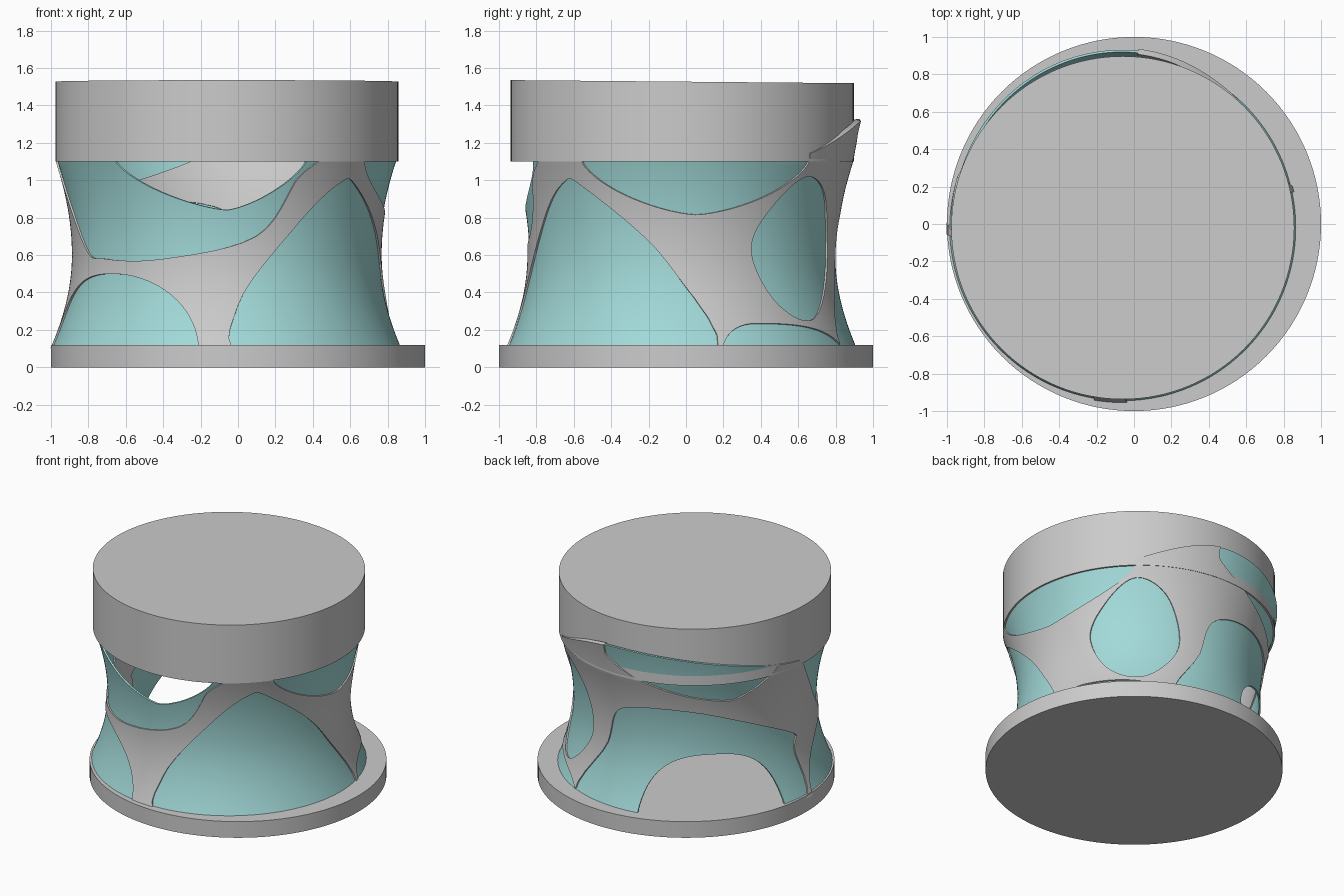
import bpy, bmesh, math

if "Cube" in bpy.data.objects:
    bpy.data.objects.remove(bpy.data.objects["Cube"])

CX, CY = -0.06, -0.02          # axis of shell and drum
NPHI, NZ, Z0 = 300, 56, 0.10
ARC = math.radians(1) * 0.87   # degrees -> approx. arc length


def radius(z):
    """Waisted profile of the shell."""
    t = z - 0.6
    k = 0.817 if t < 0 else 0.605
    return math.sqrt(0.6856 + k * t * t) - 0.18 * max(0, t - 0.5)


def rim(phi):
    """Top edge: level, with one swell at the back."""
    phi %= 360
    s = (phi - 92) / (62 if phi < 92 else 113)
    return 1.1 + 0.225 * (0.5 + 0.5 * math.cos(math.pi * min(1, abs(s))))


def arch(left, right, peak, base, top, power):
    """Lopsided superellipse arch, rising or hanging; runs on past its base."""
    pts = []
    for i in range(41):
        c = math.cos(math.pi * i / 40)
        h = (1 - abs(c) ** power) ** (1 / power)
        pts.append((peak + c * (right - peak if c > 0 else peak - left), base + (top - base) * h))
    cap = base - math.copysign(0.3, top - base)
    return [(right, cap)] + pts + [(left, cap)]


def loop(pts, n=6):
    """Closed smooth curve through a few outline points."""
    out, m = [], len(pts)
    for i in range(m):
        a, b, c, d = (pts[(i + k - 1) % m] for k in range(4))
        for j in range(n):
            t = j / n
            out.append(tuple(0.5 * (2 * q + (r - p) * t + (2 * p - 5 * q + 4 * r - s) * t * t
                       + (3 * q - p - 3 * r + s) * t ** 3) for p, q, r, s in zip(a, b, c, d)))
    return out


def outline(pts):
    pts = [(a * ARC, z) for a, z in pts]
    us, zs = zip(*pts)
    return pts, min(us), max(us), min(zs), max(zs)


# Panel outlines as (angle in degrees, height); -90 is front, 0 is right
front_upper = loop([(-182, 1.25), (-181, 1.08), (-156, .64), (-142, .58), (-114, .58),
                    (-79, .70), (-65, 1.0), (-59, 1.25)])
front_right = loop([(-79, .04), (-86, .33), (-64, .75), (-47, .98), (-37, .96), (-5, .55), (8, .04)])
back_left = loop([(70, .04), (80, .53), (90, .83), (128, .86), (176, .57), (178, .45), (171, .04)])
back_egg = loop([(26.5, .62), (37, .33), (53, .26), (69, .54), (64, .88), (49, 1.02), (34, .85)])
panels = [outline(p) for p in (
    front_upper, front_right, back_left, back_egg,
    arch(-178, -99, -138, .04, .50, 2.2),     # front left, low
    arch(-36, 48, 5, 1.10, .815, 1.5),        # right, hanging
    arch(85, 166, 141, 1.25, .95, 1.4),       # back, hanging
    arch(13, 67, 27, .04, .235, 2.4))]        # right, low
openings = [outline(p) for p in (
    arch(100, 166, 133, .04, .54, 2.4),       # doorway
    arch(-131, -62, -90, 1.10, .84, 1.4))]    # gap under the drum


def inside(shape, phi, z):
    """Signed distance to an outline, positive inside."""
    pts, u0, u1, z0, z1 = shape
    mid = (u0 + u1) / 2 / ARC
    u = ((phi - mid + 180) % 360 - 180 + mid) * ARC
    m = 0.07
    if u < u0 - m or u > u1 + m or z < z0 - m or z > z1 + m:
        return -m
    best, odd = 9.0, False
    ax, ay = pts[-1]
    for bx, by in pts:
        dx, dy = bx - ax, by - ay
        l2 = dx * dx + dy * dy
        t = min(1, max(0, ((u - ax) * dx + (z - ay) * dy) / l2)) if l2 else 0
        best = min(best, (u - ax - t * dx) ** 2 + (z - ay - t * dy) ** 2)
        if (ay > z) != (by > z) and u < ax + (z - ay) / dy * dx:
            odd = not odd
        ax, ay = bx, by
    return math.sqrt(best) * (1 if odd else -1)


grid, f_frame, f_glass = {}, {}, {}
for i in range(NPHI):
    phi = 360 * i / NPHI
    for j in range(NZ + 1):
        z = Z0 + (rim(phi) - Z0) * j / NZ
        p = max(inside(s, phi, z) for s in panels)
        o = max(inside(s, phi, z) for s in openings)
        grid[i, j] = (phi, z)
        f_frame[i, j] = -max(p, o)
        f_glass[i, j] = min(p + 0.004, -o)


def smooth(ob):
    bpy.ops.object.select_all(action='DESELECT')
    ob.select_set(True)
    bpy.context.view_layer.objects.active = ob
    bpy.ops.object.shade_smooth_by_angle(angle=math.radians(40))


def clipped_shell(name, field, inset, thickness):
    """Flared shell kept only where the field is positive."""
    bm = bmesh.new()
    cache = {}

    def vert(phi, z):
        key = (round(phi % 360, 3), round(z, 4))
        if key not in cache:
            r, a = radius(z) - inset, math.radians(phi)
            cache[key] = bm.verts.new((CX + r * math.cos(a), CY + r * math.sin(a), z))
        return cache[key]

    for i in range(NPHI):
        for j in range(NZ):
            pts = []
            for a, b in ((i, j), (i + 1, j), (i + 1, j + 1), (i, j + 1)):
                phi, z = grid[a % NPHI, b]
                pts.append((phi + (360 if a == NPHI else 0), z, field[a % NPHI, b]))
            poly = []
            for p, q in zip(pts, pts[1:] + pts[:1]):
                if p[2] > 0:
                    poly.append(vert(p[0], p[1]))
                if (p[2] > 0) != (q[2] > 0):
                    t = p[2] / (p[2] - q[2])
                    poly.append(vert(p[0] + (q[0] - p[0]) * t, p[1] + (q[1] - p[1]) * t))
            poly = list(dict.fromkeys(poly))
            if len(poly) > 2 and not bm.faces.get(poly):
                bm.faces.new(poly)
    me = bpy.data.meshes.new(name)
    bm.to_mesh(me)
    bm.free()
    ob = bpy.data.objects.new(name, me)
    bpy.context.collection.objects.link(ob)
    mod = ob.modifiers.new("thickness", 'SOLIDIFY')
    mod.thickness, mod.offset = thickness, -1
    bpy.context.view_layer.objects.active = ob
    bpy.ops.object.modifier_apply(modifier=mod.name)
    smooth(ob)
    return ob


def disc(name, r, x, y, z0, z1):
    bpy.ops.mesh.primitive_cylinder_add(vertices=128, radius=r, depth=z1 - z0, location=(x, y, (z0 + z1) / 2))
    ob = bpy.context.object
    ob.name = name
    smooth(ob)
    return ob


# Base plate and top drum (its top leans very slightly to the back)
disc("base_plate", 1.0, 0, 0, 0, 0.12)
drum = disc("top_drum", 0.917, CX, CY, 1.1, 1.527)
for v in drum.data.vertices:
    if v.co.z > 0:
        v.co.z -= 0.009 * v.co.y

# Grey branching frame and the teal glazing set into it
clipped_shell("branching_frame", f_frame, 0.0, 0.03)
glass = clipped_shell("glazing_panels", f_glass, 0.010, 0.012)
teal = bpy.data.materials.new("teal_glass")
teal.diffuse_color = (0.36, 0.70, 0.69, 1)
teal.use_nodes = True
teal.node_tree.nodes["Principled BSDF"].inputs["Base Color"].default_value = teal.diffuse_color
glass.data.materials.append(teal)
